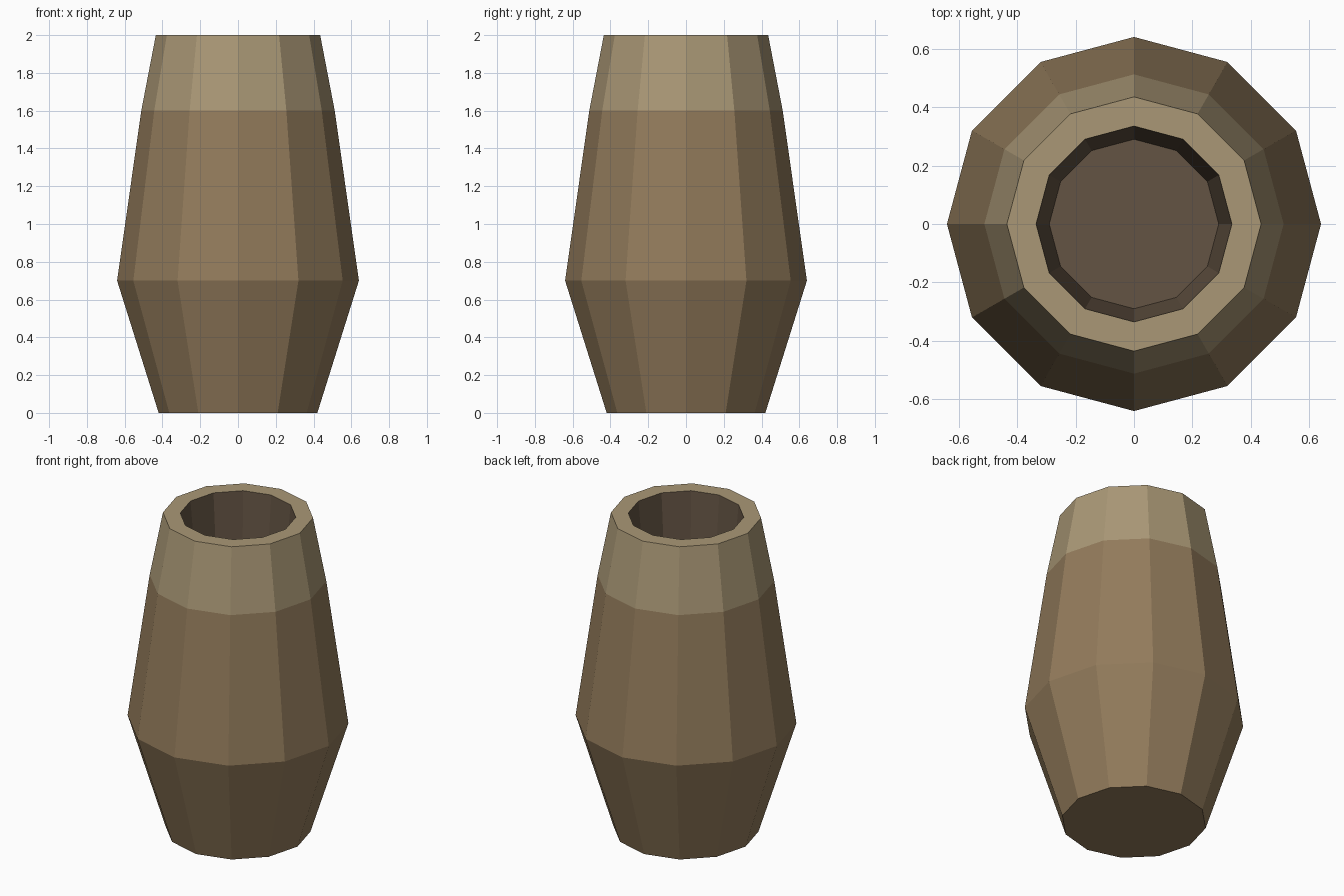
import bpy, bmesh
from math import cos, sin, pi

if "Cube" in bpy.data.objects:
    bpy.data.objects.remove(bpy.data.objects["Cube"])

SIDES = 12


def material(name, srgb):
    mat = bpy.data.materials.new(name)
    mat.diffuse_color = (*[c ** 2.2 for c in srgb], 1)
    mat.use_nodes = True
    mat.node_tree.nodes["Principled BSDF"].inputs["Base Color"].default_value = mat.diffuse_color
    return mat


def lathe(name, profile, bands, mats):
    """Revolve (radius, z) points into a closed faceted solid, one material per band."""
    bm = bmesh.new()
    rings = [[bm.verts.new((r * cos(2 * pi * i / SIDES), r * sin(2 * pi * i / SIDES), z))
              for i in range(SIDES)] for r, z in profile]
    for lower, upper, slot in zip(rings, rings[1:], bands):
        for i in range(SIDES):
            j = (i + 1) % SIDES
            bm.faces.new((lower[i], lower[j], upper[j], upper[i])).material_index = slot
    # underside and floor of the hollow
    bm.faces.new(rings[0][::-1]).material_index = 0
    bm.faces.new(rings[-1]).material_index = 2
    bmesh.ops.recalc_face_normals(bm, faces=bm.faces)
    mesh = bpy.data.meshes.new(name)
    bm.to_mesh(mesh)
    bm.free()
    for mat in mats:
        mesh.materials.append(mat)
    obj = bpy.data.objects.new(name, mesh)
    bpy.context.collection.objects.link(obj)
    return obj


clay = material("clay", (0.57, 0.48, 0.36))
pale_clay = material("pale_clay", (0.66, 0.59, 0.46))
dark_inside = material("dark_inside", (0.39, 0.33, 0.27))

# foot, belly, shoulder, outer lip, inner lip, hollow floor
lathe("pot",
      [(0.42, 0), (0.64, 0.7), (0.512, 1.6), (0.435, 2), (0.335, 2), (0.29, 1.5)],
      [0, 0, 1, 1, 2],
      [clay, pale_clay, dark_inside])
